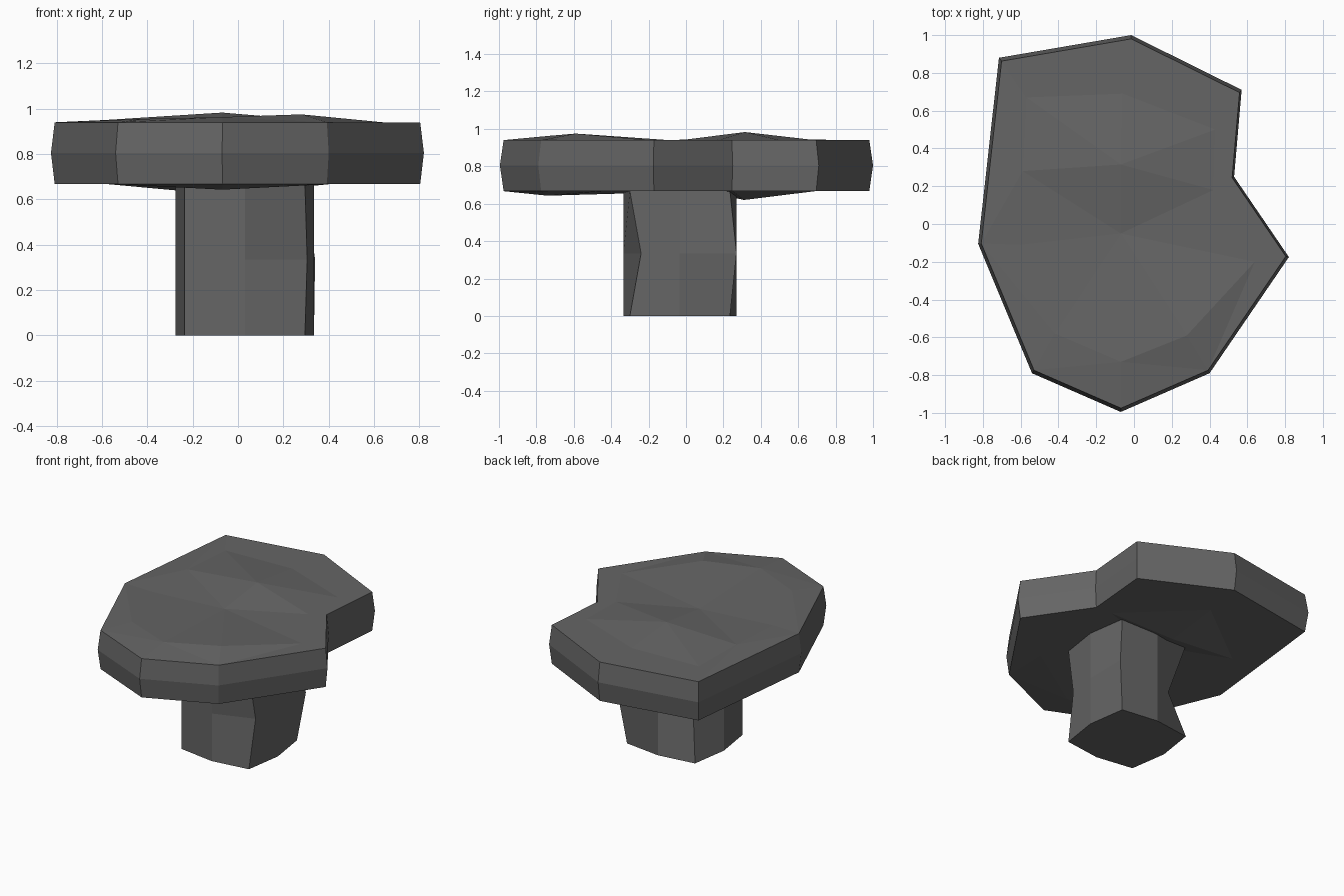
import bpy, bmesh
from mathutils import Vector
from mathutils.geometry import delaunay_2d_cdt

if "Cube" in bpy.data.objects:
    bpy.data.objects.remove(bpy.data.objects["Cube"])

stone = bpy.data.materials.new("dark grey stone")
stone.diffuse_color = (0.13, 0.13, 0.13, 1)
stone.use_nodes = True
stone.node_tree.nodes["Principled BSDF"].inputs["Base Color"].default_value = stone.diffuse_color


def finish(name, bm):
    bmesh.ops.recalc_face_normals(bm, faces=bm.faces)
    mesh = bpy.data.meshes.new(name)
    bm.to_mesh(mesh)
    bm.free()
    mesh.materials.append(stone)
    obj = bpy.data.objects.new(name, mesh)
    bpy.context.collection.objects.link(obj)


def bridge(bm, a, b):
    for i in range(len(a)):
        j = (i + 1) % len(a)
        bm.faces.new((a[i], a[j], b[j], b[i]))


def cap(bm, ring, inner):
    # Fill a concave ring through some uneven inner points
    n = len(ring)
    flat = [v.co.xy for v in ring] + [Vector(p[:2]) for p in inner]
    verts = ring + [bm.verts.new(p) for p in inner]
    _, _, faces, orig, _, _ = delaunay_2d_cdt(
        flat, [(i, (i + 1) % n) for i in range(n)], [list(range(n))], 1, 1e-5)
    for f in faces:
        bm.faces.new([verts[orig[i][0]] for i in f])


# Tabletop: irregular slab, widest at mid height
outline = [(-0.015, 1.0), (0.57, 0.71), (0.53, 0.25), (0.82, -0.175), (0.40, -0.79),
           (-0.07, -0.995), (-0.54, -0.79), (-0.825, -0.105), (-0.715, 0.88)]
bm = bmesh.new()
rings = [[bm.verts.new((x * s, y * s, z)) for x, y in outline]
         for s, z in ((0.98, 0.667), (1, 0.805), (0.98, 0.94))]
bridge(bm, rings[0], rings[1])
bridge(bm, rings[1], rings[2])
cap(bm, rings[2], [(-0.57, 0.67, 0.94), (-0.06, 0.69, 0.94), (0.43, 0.5, 0.94),
                   (-0.07, 0.315, 0.983), (-0.59, 0.28, 0.95), (-0.6, -0.11, 0.94),
                   (-0.07, -0.05, 0.937), (0.42, 0.18, 0.942), (-0.42, -0.58, 0.955),
                   (-0.07, -0.73, 0.963), (0.28, -0.59, 0.975), (0.64, -0.2, 0.94)])
cap(bm, rings[0], [(-0.07, -0.74, 0.643), (-0.06, 0.31, 0.62), (-0.06, 0.69, 0.667),
                   (-0.57, 0.3, 0.667), (0.4, 0.25, 0.667), (-0.06, 0.1, 0.667),
                   (-0.5, -0.5, 0.667), (0.4, -0.45, 0.667)])
finish("tabletop", bm)

# Post: eight-sided block whose corners shift at mid height
edges = [(0.03, -0.335), (0.335, -0.035), (0.03, 0.27), (-0.275, -0.03)]
ends = [(0.295, -0.30), (0.295, 0.235), (-0.235, 0.235), (-0.235, -0.295)]
middle = [(0.305, -0.24), (0.34, 0.27), (-0.16, 0.15), (-0.235, -0.295)]
bm = bmesh.new()
rings = []
for corners, z in ((ends, 0), (middle, 0.335), (ends, 0.668)):
    rings.append([bm.verts.new((*p, z)) for pair in zip(edges, corners) for p in pair])
bridge(bm, rings[0], rings[1])
bridge(bm, rings[1], rings[2])
bm.faces.new(rings[0])
bm.faces.new(rings[2])
finish("post", bm)
